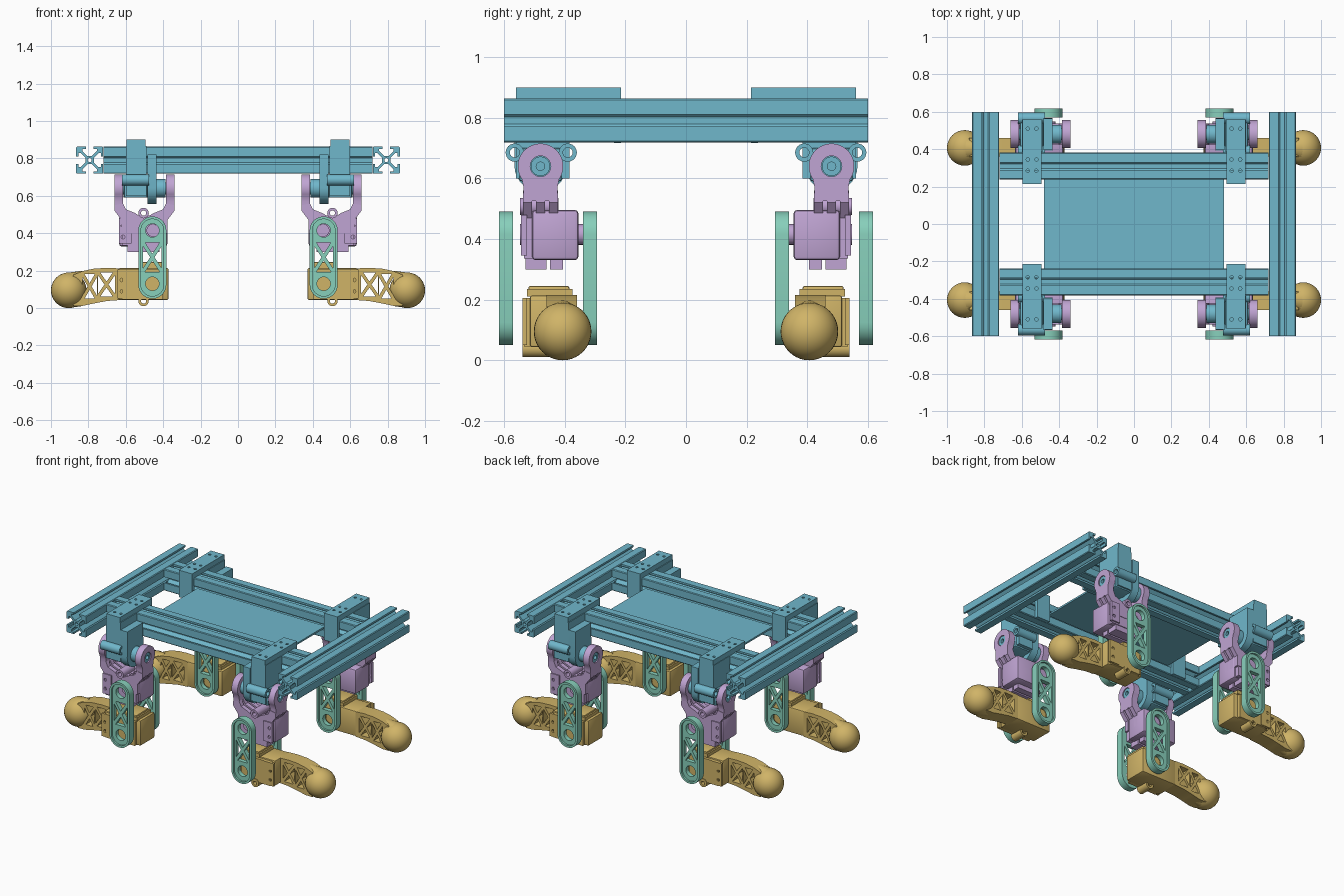
import bpy, bmesh, math
from mathutils import Matrix, Vector

cube = bpy.data.objects.get("Cube")
if cube:
    bpy.data.objects.remove(cube, do_unlink=True)


def material(name, rgb):
    m = bpy.data.materials.new(name)
    m.use_nodes = True
    m.diffuse_color = (*rgb, 1)
    m.node_tree.nodes["Principled BSDF"].inputs["Base Color"].default_value = (*rgb, 1)
    return m


BLUE = material("steel blue", (0.162, 0.475, 0.60))
PURPLE = material("soft purple", (0.53, 0.375, 0.655))
GREEN = material("sea green", (0.245, 0.63, 0.50))
GOLD = material("ochre gold", (0.63, 0.455, 0.137))

# ---------- helpers: every piece is a mesh, merged into a named part ----------
AXES = {"x": Matrix(((0, 0, 1), (1, 0, 0), (0, 1, 0))),
        "y": Matrix(((1, 0, 0), (0, 0, 1), (0, 1, 0))),
        "z": Matrix.Identity(3)}


def prism(axis, a, b, *outlines):
    """Extrude closed 2D outlines (later ones are holes) along an axis from a to b."""
    cu = bpy.data.curves.new("outline", "CURVE")
    cu.dimensions, cu.fill_mode, cu.extrude = "2D", "BOTH", abs(b - a) / 2
    for pts in outlines:
        s = cu.splines.new("POLY")
        s.points.add(len(pts) - 1)
        for p, q in zip(s.points, pts):
            p.co = (q[0], q[1], 0, 1)
        s.use_cyclic_u = True
    ob = bpy.data.objects.new("outline", cu)
    me = bpy.data.meshes.new_from_object(ob)
    bpy.data.objects.remove(ob)
    bpy.data.curves.remove(cu)
    for v in me.vertices:
        v.co = AXES[axis] @ (v.co + Vector((0, 0, (a + b) / 2)))
    return me


def finish(bm):
    me = bpy.data.meshes.new("piece")
    bm.to_mesh(me)
    bm.free()
    return me


def box(x0, x1, y0, y1, z0, z1, bevel=0):
    bm = bmesh.new()
    bmesh.ops.create_cube(bm, size=1)
    for v in bm.verts:
        v.co = (x0 + (v.co.x + .5) * (x1 - x0), y0 + (v.co.y + .5) * (y1 - y0),
                z0 + (v.co.z + .5) * (z1 - z0))
    if bevel:
        bmesh.ops.bevel(bm, geom=bm.edges[:], offset=bevel, segments=2, profile=.5, affect="EDGES")
    return finish(bm)


def ball(x, y, z, r):
    bm = bmesh.new()
    bmesh.ops.create_uvsphere(bm, u_segments=32, v_segments=20, radius=r,
                              matrix=Matrix.Translation((x, y, z)))
    return finish(bm)


def flare(x0, x1, y, z0, z1, ry, r):
    """Ankle widening from an upright oval (half width ry) at x0 to a circle of radius r at x1."""
    bm = bmesh.new()
    rings = [[bm.verts.new((x, y + w * math.cos(t), z + r * math.sin(t)))
              for t in [math.tau * i / 32 for i in range(32)]]
             for x, z, w in ((x0, z0, ry), (x1, z1, r))]
    for i in range(32):
        j = (i + 1) % 32
        bm.faces.new((rings[0][i], rings[0][j], rings[1][j], rings[1][i]))
    for ring in rings:
        bm.faces.new(ring)
    return finish(bm)


def circle(x, y, r, n=24):
    return [(x + r * math.cos(i * math.tau / n), y + r * math.sin(i * math.tau / n)) for i in range(n)]


def stadium(x, z0, z1, r, n=14):
    """Upright slot outline between end centres z0 and z1."""
    arc = [math.pi * i / n for i in range(n + 1)]
    return ([(x + r * math.cos(t), z1 + r * math.sin(t)) for t in arc] +
            [(x - r * math.cos(t), z0 - r * math.sin(t)) for t in arc])


def rod(axis, a, b, x, y, r, hole=0):
    return prism(axis, a, b, circle(x, y, r), *([circle(x, y, hole, 16)] if hole else []))


def truss(x, z, w, h, t):
    """Four triangular windows leaving a crossed brace of thickness t."""
    k = t * math.hypot(w, h)
    dx, dz = k / h / 2, k / w / 2
    out = []
    for s in (1, -1):
        out.append([(x - w + dx, z + s * h), (x + w - dx, z + s * h), (x, z + s * dz)])
        out.append([(x + s * w, z - h + dz), (x + s * w, z + h - dz), (x + s * dx, z)])
    return out


def part(name, mat, pieces, sx=1, sy=1):
    bm = bmesh.new()
    for me in pieces:
        bm.from_mesh(me)
    bmesh.ops.remove_doubles(bm, verts=bm.verts[:], dist=1e-5)
    bmesh.ops.scale(bm, vec=(sx, sy, 1), verts=bm.verts[:])
    bmesh.ops.recalc_face_normals(bm, faces=bm.faces[:])
    for f in bm.faces:
        f.smooth = True
    for e in bm.edges:
        e.smooth = len(e.link_faces) == 2 and e.calc_face_angle(4) < math.radians(32)
    me = bpy.data.meshes.new(name)
    bm.to_mesh(me)
    bm.free()
    me.materials.append(mat)
    bpy.context.collection.objects.link(bpy.data.objects.new(name, me))


def rail_outline(cx, cy):
    """Slotted extrusion section: one quarter turned four times."""
    half = [(.022, .012), (.048, .038), (.060, .038), (.060, .020), (.0725, .020), (.0725, .068)]
    quarter = half + [(y, x) for x, y in reversed(half)]
    pts = []
    for i in range(4):
        c, s = round(math.cos(i * math.pi / 2)), round(math.sin(i * math.pi / 2))
        pts += [(cx + c * x - s * y, cy + s * x + c * y) for x, y in quarter]
    return pts


# ---------- frame ----------
for s, side in ((1, "left"), (-1, "right")):
    part(side + "_side_rail", BLUE, [prism("y", -.6, .6, rail_outline(s * .793, .791), circle(s * .793, .791, .011, 12))])
for s, side in ((-1, "front"), (1, "back")):
    part(side + "_cross_rail", BLUE, [prism("x", -.72, .72, rail_outline(s * .31, .791), circle(s * .31, .791, .011, 12))])
part("deck_plate", BLUE, [box(-.48, .48, -.25, .25, .782, .794)])

# ---------- hip bracket: clamp over the rail with the hip motor below ----------
cap = [(.495, .215), (.595, .215), (.595, .56), (.495, .56)]
cap_holes = [circle(x, y, .009, 12) for x in (.522, .568) for y in (.285, .345, .51)]
flange = [(.565, .82), (.395, .82)] + [(.48 + .086 * math.cos(t), .642 + .086 * math.sin(t))
                                       for t in [math.pi + math.pi * i / 14 for i in range(15)]]
hip_bracket = [
    prism("z", .864, .90, cap, *cap_holes),
    box(.49, .598, .385, .56, .60, .866),
    box(.495, .595, .215, .238, .717, .866),
    prism("x", .435, .485, flange),
    box(.485, .61, .41, .55, .59, .70, .008),
    rod("x", .387, .613, .48, .64, .05),
    rod("x", .345, .655, .48, .64, .032, .014),
    rod("x", .475, .62, .39, .685, .03, .016),
    rod("x", .475, .62, .565, .685, .03, .016),
]

# ---------- hip fork: two round-topped arms, ribbed yoke and upper motor ----------
arm = ([(.48 + .075 * math.cos(t), .64 + .075 * math.sin(t))
        for t in [math.radians(-35 + 250 * i / 24) for i in range(25)]] +
       [(.424, .57), (.424, .525), (.536, .525), (.536, .57)])
yoke = [(.66, .55), (.615, .56), (.60, .528), (.55, .508), (.53, .494), (.475, .494), (.45, .508),
        (.40, .528), (.385, .56), (.34, .55), (.34, .52), (.378, .47), (.378, .40), (.622, .40),
        (.622, .47), (.66, .52)]
mount = [(.57, .345), (.635, .345), (.635, .48), (.57, .48)]
hip_fork = [
    prism("x", .615, .66, arm, circle(.48, .64, .034)),
    prism("x", .34, .385, arm, circle(.48, .64, .034)),
    *[prism("y", a, a + .03, yoke) for a in (.422, .465, .508)],
    box(.378, .635, .355, .508, .33, .496, .012),
    box(.39, .62, .50, .535, .335, .49),
    prism("y", .525, .545, mount, circle(.615, .38, .01, 12), circle(.615, .44, .01, 12)),
    rod("y", .335, .547, .455, .415, .034),
    rod("y", .42, .548, .505, .508, .028, .014),
    box(.42, .59, .405, .448, .30, .335),
    box(.42, .59, .46, .53, .30, .34),
]

# ---------- knee links: rimmed slots with a crossed brace ----------
slot, inner = stadium(.458, .125, .415, .075), stadium(.458, .125, .415, .061)
web_holes = [circle(.458, .415, .036), circle(.458, .13, .036)] + truss(.458, .272, .05, .078, .02)
outer_link = [prism("y", .57, .617, slot, inner),
              prism("y", .575, .605, stadium(.458, .125, .415, .062), *web_holes)]
inner_link = [prism("y", .293, .34, slot, inner),
              prism("y", .305, .335, stadium(.458, .125, .415, .062), *web_holes)]

# ---------- lower leg: motor, braced arm and ball foot ----------
shin = [(.63, .212), (.70, .215), (.77, .211), (.83, .198), (.88, .178), (.90, .10), (.88, .012),
        (.83, .012), (.77, .025), (.70, .038), (.63, .043)]
plate = [(.57, .05), (.645, .05), (.645, .205), (.57, .205)]
lower_leg = [
    box(.372, .64, .36, .515, .043, .214, .008),
    box(.40, .62, .51, .535, .045, .205),
    prism("y", .525, .54, plate, circle(.62, .09, .01, 12), circle(.62, .15, .01, 12)),
    box(.40, .52, .385, .52, .21, .245, .006),
    box(.39, .53, .375, .525, .21, .235),
    prism("y", .36, .46, shin, *truss(.703, .126, .045, .065, .018),
          *truss(.793, .116, .038, .066, .018)),
    flare(.835, .905, .407, .105, .095, .05, .0945),
    rod("y", .335, .54, .458, .13, .034),
    rod("y", .45, .54, .505, .038, .028, .014),
    ball(.905, .407, .095, .095),
]

# ---------- the same leg at each corner ----------
for sy, end in ((-1, "front"), (1, "back")):
    for sx, side in ((1, "left"), (-1, "right")):
        for name, mat, pieces in (("hip_bracket", BLUE, hip_bracket), ("hip_fork", PURPLE, hip_fork),
                                  ("outer_knee_link", GREEN, outer_link),
                                  ("inner_knee_link", GREEN, inner_link),
                                  ("lower_leg", GOLD, lower_leg)):
            part(f"{end}_{side}_{name}", mat, pieces, sx, sy)

# Remove the working meshes
for me in [m for m in bpy.data.meshes if m.users == 0]:
    bpy.data.meshes.remove(me)
